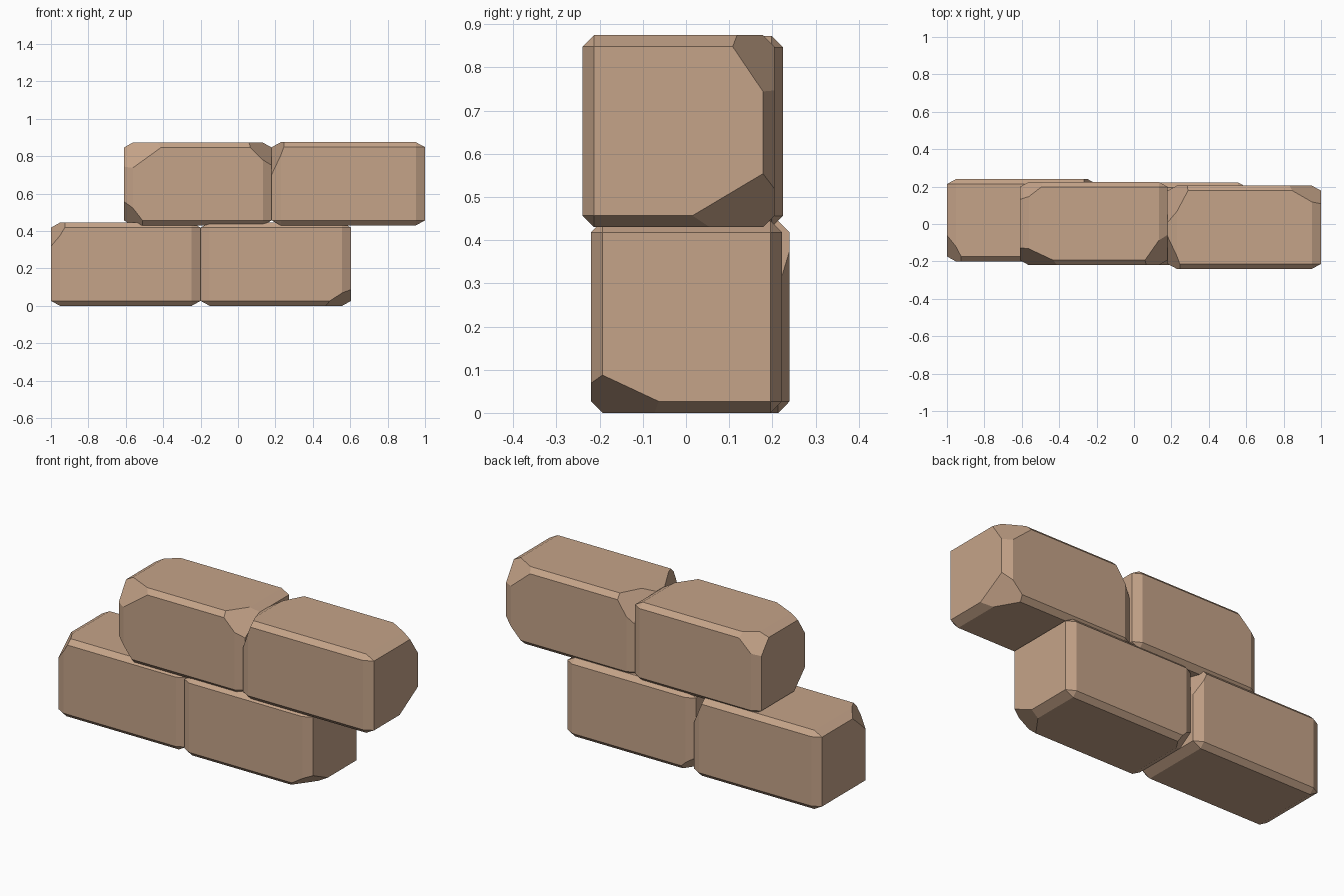
import bpy, bmesh
from mathutils import Vector

if "Cube" in bpy.data.objects:
    bpy.data.objects.remove(bpy.data.objects["Cube"])

stone = bpy.data.materials.new("stone")
stone.diffuse_color = (0.56, 0.37, 0.25, 1)
stone.use_nodes = True
stone.node_tree.nodes["Principled BSDF"].inputs["Base Color"].default_value = stone.diffuse_color


def block(name, lo, hi, chips):
    """Chamfered block; each chip = (corner signs, cut lengths along x, y, z)."""
    lo, hi = Vector(lo), Vector(hi)
    mid, size = (lo + hi) / 2, hi - lo
    bm = bmesh.new()
    # chamfer a unit cube first, so the chamfer stretches with the block
    bmesh.ops.create_cube(bm, size=1)
    bmesh.ops.bevel(bm, geom=bm.edges[:], offset=0.06, segments=1,
                    profile=0.5, affect='EDGES')
    for v in bm.verts:
        v.co = Vector(v.co[i] * size[i] + mid[i] for i in range(3))
    # slice the chipped corners off and cap each cut
    for signs, cut in chips:
        corner = Vector(mid[i] + signs[i] * size[i] / 2 for i in range(3))
        normal = Vector(signs[i] / cut[i] for i in range(3)).normalized()
        point = corner - Vector((signs[0] * cut[0], 0, 0))
        geom = bm.verts[:] + bm.edges[:] + bm.faces[:]
        res = bmesh.ops.bisect_plane(bm, geom=geom, plane_co=point,
                                     plane_no=normal, clear_outer=True)
        rim = [e for e in res["geom_cut"] if isinstance(e, bmesh.types.BMEdge)]
        bmesh.ops.contextual_create(bm, geom=rim)
    bmesh.ops.recalc_face_normals(bm, faces=bm.faces[:])
    mesh = bpy.data.meshes.new(name)
    bm.to_mesh(mesh)
    bm.free()
    mesh.materials.append(stone)
    bpy.context.collection.objects.link(bpy.data.objects.new(name, mesh))


# bottom course
block("lower_left_block", (-1, -0.2, 0), (-0.2, 0.24, 0.445), [
    ((-1, -1, 1), (0.09, 0.17, 0.15)),
    ((1, 1, 1), (0.078, 0.2, 0.18)),
])
block("lower_right_block", (-0.2, -0.22, 0), (0.605, 0.222, 0.445), [
    ((1, -1, -1), (0.155, 0.214, 0.1)),
    ((-1, 1, -1), (0.1, 0.15, 0.1)),
])
# top course
block("upper_left_block", (-0.61, -0.22, 0.43), (0.18, 0.225, 0.873), [
    ((-1, -1, 1), (0.235, 0.11, 0.17)),
    ((-1, 1, 1), (0.15, 0.115, 0.14)),
    ((-1, -1, -1), (0.12, 0.15, 0.155)),
    ((1, -1, 1), (0.14, 0.2, 0.14)),
])
block("upper_right_block", (0.18, -0.24, 0.43), (1, 0.205, 0.875), [
    ((1, 1, 1), (0.2, 0.115, 0.17)),
    ((1, 1, -1), (0.135, 0.235, 0.14)),
    ((-1, 1, 1), (0.123, 0.23, 0.18)),
    ((-1, -1, 1), (0.075, 0.2, 0.2)),
])
